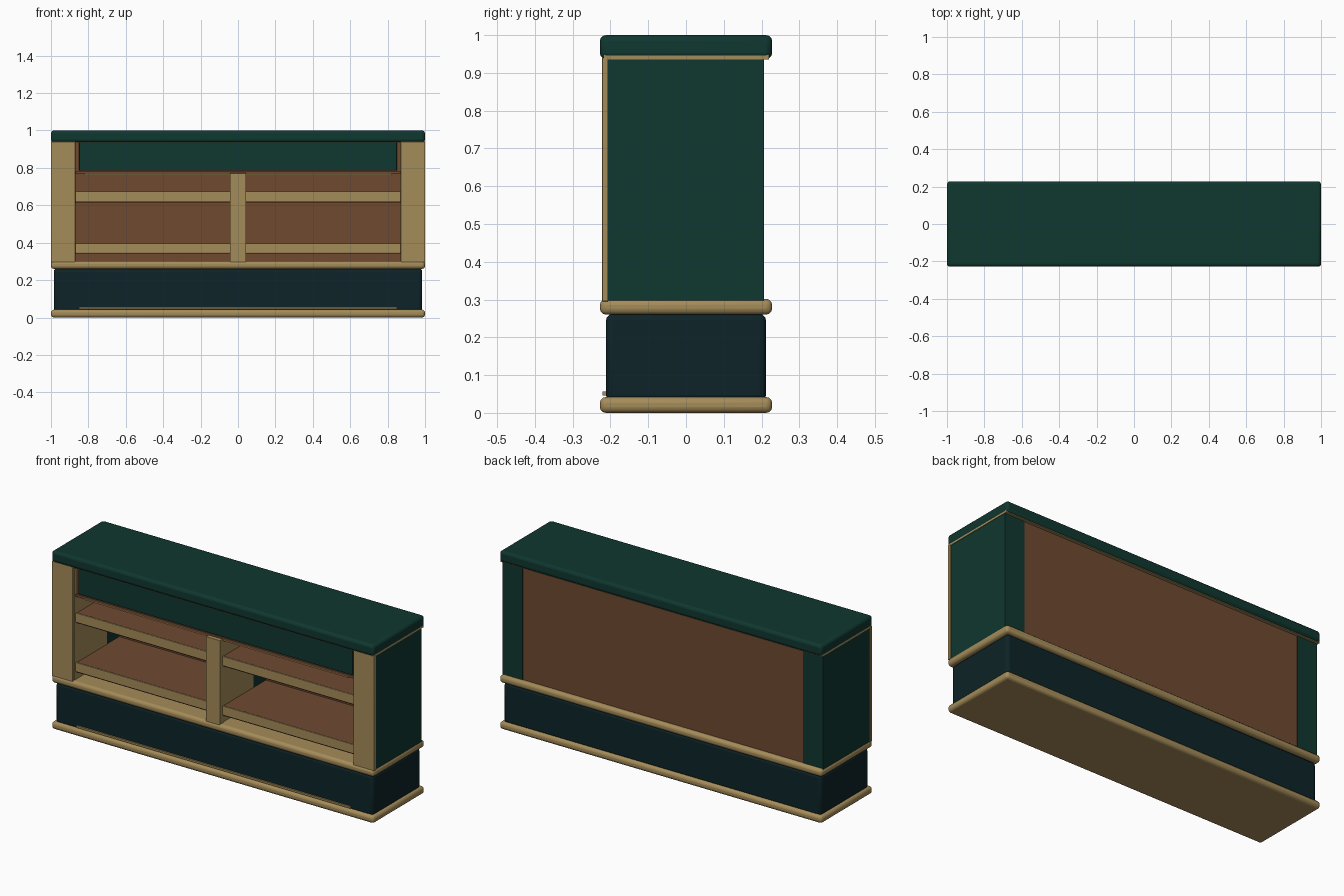
import bpy

cube = bpy.data.objects.get("Cube")
if cube:
    bpy.data.objects.remove(cube)


def material(name, rgb):
    m = bpy.data.materials.new(name)
    m.use_nodes = True
    m.diffuse_color = (*rgb, 1)
    m.node_tree.nodes["Principled BSDF"].inputs["Base Color"].default_value = (*rgb, 1)
    return m


GREEN = material("deep green", (0.005, 0.038, 0.029))
DARK = material("dark teal", (0.004, 0.017, 0.020))
GOLD = material("golden wood", (0.376, 0.262, 0.100))
BROWN = material("brown wood", (0.156, 0.067, 0.030))


def box(name, x, y, z, mat, bevel=0.0, segments=3):
    """Box from (min, max) ranges, optionally with rounded edges."""
    spans = (x, y, z)
    bpy.ops.mesh.primitive_cube_add(size=1, location=[(a + b) / 2 for a, b in spans])
    ob = bpy.context.object
    ob.name = name
    ob.scale = [b - a for a, b in spans]
    bpy.ops.object.transform_apply(location=False, rotation=False, scale=True)
    ob.data.materials.append(mat)
    if bevel:
        mod = ob.modifiers.new("rounded edges", "BEVEL")
        mod.width = bevel
        mod.segments = segments
        bpy.ops.object.shade_smooth_by_angle()
    return ob


def pair(name, x, y, z, mat, bevel=0.0):
    """Matching boxes on the left (+x) and right (-x)."""
    box("left_" + name, x, y, z, mat, bevel)
    box("right_" + name, (-x[1], -x[0]), y, z, mat, bevel)


# Plinth and mouldings
FULL, DEPTH = (-1, 1), (-0.228, 0.228)
box("bottom_moulding", FULL, DEPTH, (0, 0.042), GOLD, 0.016)
box("plinth", (-0.985, 0.985), (-0.212, 0.212), (0.03, 0.262), DARK, 0.018)
box("plinth_trim", (-0.85, 0.85), (-0.221, -0.205), (0.046, 0.056), GOLD)
box("middle_moulding", FULL, DEPTH, (0.26, 0.302), GOLD, 0.016)

# Top
box("top_slab", FULL, DEPTH, (0.937, 1), GREEN, 0.016)
box("top_trim", (-0.998, 0.998), (-0.218, 0.22), (0.935, 0.948), GOLD)

# Side walls, lined with wood at the front and backed by corner posts
BODY = (0.295, 0.94)
pair("side_wall", (0.90, 0.995), (-0.207, 0.205), BODY, GREEN)
pair("back_corner_post", (0.87, 0.994), (0.078, 0.206), BODY, GREEN)
pair("side_lining", (0.868, 0.91), (-0.21, 0.078), BODY, GOLD)
pair("front_post", (0.87, 1), (-0.222, -0.206), BODY, GOLD, 0.002)

# Back panel
box("back_panel", (-0.872, 0.872), (0.19, 0.203), BODY, BROWN)

# Central divider
box("divider_front", (-0.043, 0.043), (-0.222, -0.19), (0.295, 0.772), GOLD, 0.002)
box("divider_lining", (-0.04, 0.04), (-0.19, 0.078), (0.295, 0.772), GOLD)
box("divider_back", (-0.04, 0.04), (0.078, 0.192), (0.295, 0.772), GREEN)

# Shelves with front rails in both bays
for level, (low, high) in {"lower": (0.345, 0.397), "upper": (0.622, 0.675)}.items():
    pair(level + "_shelf", (0.04, 0.87), (-0.19, 0.192), (low - 0.006, high - 0.004), BROWN)
    pair(level + "_rail", (0.04, 0.87), (-0.198, -0.188), (low, high), GOLD, 0.002)

# Drawer front and the board beneath it
box("drawer_board", (-0.87, 0.87), (-0.2, 0.192), (0.768, 0.782), BROWN)
box("drawer_board_trim", (-0.82, 0.82), (-0.196, -0.186), (0.761, 0.769), GOLD)
box("drawer_backing", (-0.87, 0.87), (-0.188, -0.175), (0.78, 0.94), BROWN)
box("drawer_front", (-0.85, 0.85), (-0.2, -0.186), (0.785, 0.938), GREEN, 0.003)
